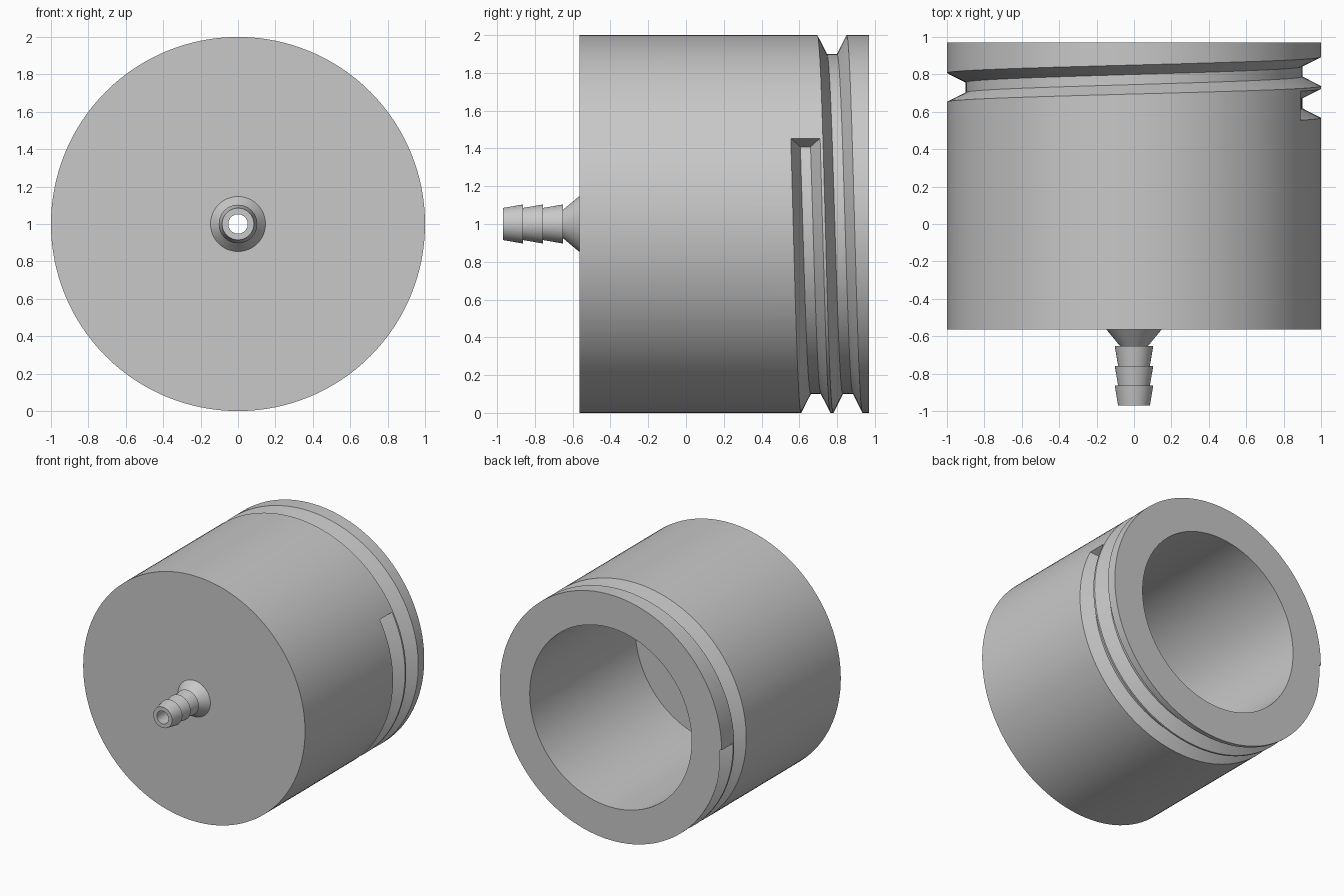
import bpy, bmesh
from math import sin, cos, radians, tau

if "Cube" in bpy.data.objects:
    bpy.data.objects.remove(bpy.data.objects["Cube"], do_unlink=True)

grey = bpy.data.materials.new("plain grey")
grey.use_nodes = True
grey.diffuse_color = (0.58, 0.58, 0.58, 1)
grey.node_tree.nodes["Principled BSDF"].inputs["Base Color"].default_value = grey.diffuse_color


def polar(r, angle, y):
    """Point at a radius and angle around the horizontal axis at z = 1."""
    return (r * cos(angle), y, 1 + r * sin(angle))


def sweep(name, sections, closed):
    """Skin a list of equal point rings, joined end to end or capped."""
    bm = bmesh.new()
    rings = [[bm.verts.new(p) for p in ring] for ring in sections]
    n = len(rings[0])
    pairs = list(zip(rings, rings[1:]))
    if closed:
        pairs.append((rings[-1], rings[0]))
    else:
        bm.faces.new(rings[0])
        bm.faces.new(rings[-1])
    for a, b in pairs:
        for i in range(n):
            j = (i + 1) % n
            bm.faces.new((a[i], a[j], b[j], b[i]))
    bmesh.ops.recalc_face_normals(bm, faces=bm.faces)
    mesh = bpy.data.meshes.new(name)
    bm.to_mesh(mesh)
    bm.free()
    mesh.materials.append(grey)
    obj = bpy.data.objects.new(name, mesh)
    bpy.context.collection.objects.link(obj)
    return obj


def lathe(name, profile, segments):
    rings = [[polar(r, tau * k / segments, y) for r, y in profile] for k in range(segments)]
    return sweep(name, rings, True)


def smooth(obj):
    bpy.ops.object.select_all(action='DESELECT')
    obj.select_set(True)
    bpy.context.view_layer.objects.active = obj
    bpy.ops.object.shade_smooth_by_angle(angle=radians(25))


FRONT, BACK, FLOOR = -0.565, 0.97, -0.39
HOLE = 0.052

# Cup with a thick wall, open at the back, pierced at the front
cup = lathe("cup", [(HOLE, FRONT), (1, FRONT), (1, BACK),
                    (0.73, BACK), (0.73, FLOOR), (HOLE, FLOOR)], 128)

# Helical groove with a trapezoid section
START, END, STEPS, PITCH = -27, 540, 162, 0.17
sections = []
for k in range(STEPS + 1):
    turn = START + (END - START) * k / STEPS
    y = 0.645 + PITCH * turn / 360
    section = [(0.9, -0.027), (0.9, 0.027), (1.005, 0.08), (1.005, -0.08)]
    sections.append([polar(r, -radians(turn), y + dy) for r, dy in section])
cutter = sweep("groove_cutter", sections, False)

cut = cup.modifiers.new("groove", 'BOOLEAN')
cut.operation = 'DIFFERENCE'
cut.solver = 'EXACT'
cut.object = cutter
bpy.context.view_layer.objects.active = cup
bpy.ops.object.modifier_apply(modifier=cut.name)
bpy.data.objects.remove(cutter, do_unlink=True)

# Barbed hose nozzle: three tapered barbs and a flared base
TIP, BARB = -0.97, 0.106
profile = [(HOLE, FRONT), (HOLE, TIP)]
for k in range(3):
    profile += [(0.085, TIP + k * BARB), (0.103, TIP + (k + 1) * BARB)]
profile += [(0.075, TIP + 3 * BARB), (0.147, FRONT)]
nozzle = lathe("hose_nozzle", profile, 64)

smooth(cup)
smooth(nozzle)
